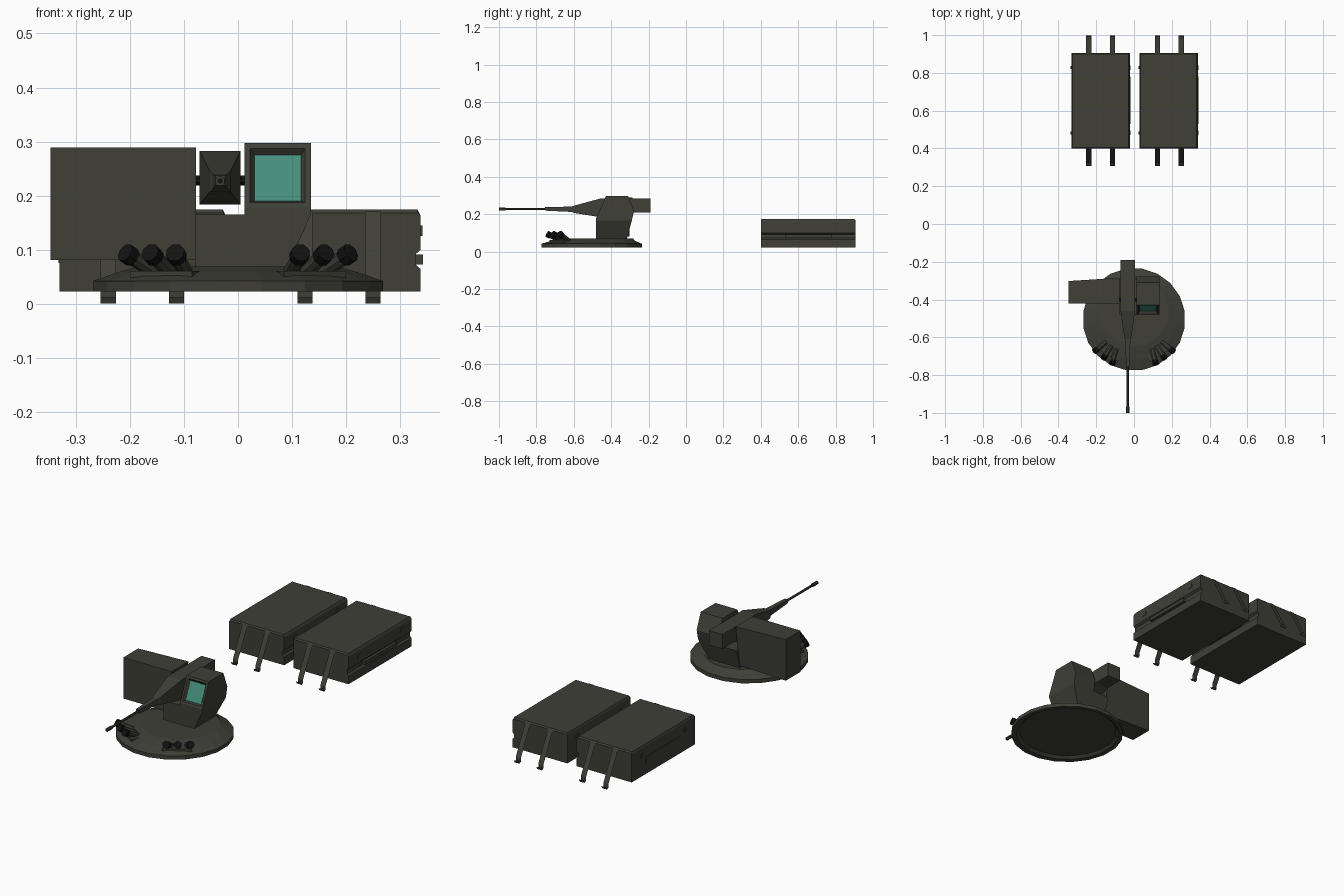
import bpy, bmesh, math
from mathutils import Vector

if "Cube" in bpy.data.objects:
    bpy.data.objects.remove(bpy.data.objects["Cube"])


def mat(name, rgb):
    m = bpy.data.materials.new(name)
    m.diffuse_color = (*rgb, 1)
    m.use_nodes = True
    m.node_tree.nodes["Principled BSDF"].inputs["Base Color"].default_value = m.diffuse_color
    return m


OLIVE = mat("dark_olive", (0.05, 0.05, 0.039))
BLACK = mat("black", (0.006, 0.006, 0.006))
GLASS = mat("teal_glass", (0.06, 0.27, 0.2))


def finish(bm, name, *mats, normals=True):
    if normals:
        bmesh.ops.recalc_face_normals(bm, faces=bm.faces)
    me = bpy.data.meshes.new(name)
    bm.to_mesh(me)
    bm.free()
    ob = bpy.data.objects.new(name, me)
    for m in mats or (OLIVE,):
        me.materials.append(m)
    bpy.context.collection.objects.link(ob)
    return ob


def loft_bm(rings, caps=True):
    """Join closed rings of points into one skin."""
    bm = bmesh.new()
    vs = [[bm.verts.new(p) for p in r] for r in rings]
    n = len(rings[0])
    for a, b in zip(vs, vs[1:]):
        for i in range(n):
            j = (i + 1) % n
            bm.faces.new((a[i], a[j], b[j], b[i]))
    if caps:
        bm.faces.new(vs[0])
        bm.faces.new(vs[-1])
    bmesh.ops.recalc_face_normals(bm, faces=bm.faces)
    return bm


def box(name, x0, x1, y0, y1, z0, z1, m=OLIVE):
    r = [(x0, y0), (x1, y0), (x1, y1), (x0, y1)]
    return finish(loft_bm([[(x, y, z) for x, y in r] for z in (z0, z1)]), name, m)


def tube(name, p, q, r, m=OLIVE, sides=8, r2=None):
    p, q = Vector(p), Vector(q)
    rot = (q - p).to_track_quat('Z', 'Y')
    rings = []
    for c, rad in ((p, r), (q, r2 or r)):
        rings.append([c + rot @ Vector((rad * math.cos(t), rad * math.sin(t), 0))
                      for t in (math.tau * (i + .5) / sides for i in range(sides))])
    return finish(loft_bm(rings), name, m)


def circle(r, cy, z, n=20):
    return [(r * math.cos(math.tau * (i + .5) / n), cy + r * math.sin(math.tau * (i + .5) / n), z)
            for i in range(n)]


# Turret base: shallow dome, hollow below
finish(loft_bm([circle(.235, -.5, .035), circle(.25, -.5, .023), circle(.272, -.505, .023),
                circle(.272, -.505, .042), circle(.225, -.495, .058), circle(.185, -.465, .069)][::-1]
               + [circle(.18, -.47, .062), circle(.235, -.5, .035)][::-1][:1]), "turret_base")

# Turret body, tapering inwards on the lower right
finish(loft_bm([[(-.08, -.48, .06), (.088, -.48, .06), (.088, -.318, .06), (-.08, -.318, .06)],
                [(-.08, -.48, .165), (.135, -.48, .165), (.135, -.29, .165), (-.08, -.29, .165)]]),
       "turret_body")

# Sight housing with recessed frame and glass
prof = [(-.48, .165), (-.48, .178), (-.428, .297), (-.31, .297), (-.278, .217), (-.29, .165)]
bm = loft_bm([[(x, y, z) for y, z in prof] for x in (.012, .135)])
bm.normal_update()
face = max((f for f in bm.faces if f.normal.y < -.5), key=lambda f: f.calc_center_median().z)
bmesh.ops.inset_region(bm, faces=[face], thickness=.015)
bmesh.ops.inset_region(bm, faces=[face], thickness=.011, depth=-.012)
face.material_index = 1
finish(bm, "sight_housing", OLIVE, GLASS, normals=False)

# Ammunition box on the left, rear slightly swept
finish(loft_bm([[(-.347, -.42, .081), (-.347, -.42, .289), (-.347, -.302, .289), (-.347, -.302, .081)],
                [(-.078, -.42, .081), (-.078, -.42, .289), (-.078, -.285, .289), (-.078, -.315, .081)]]),
       "ammunition_box")

# Gun cradle: rectangular sections along y (y, half width, z low, z high)
GX = -.033
secs = [(-.19, .038, .21, .283), (-.285, .038, .21, .283), (-.34, .038, .184, .283),
        (-.46, .038, .184, .283), (-.60, .019, .207, .245), (-.61, .014, .212, .241),
        (-.755, .009, .219, .237)]
finish(loft_bm([[(GX - w, y, a), (GX + w, y, a), (GX + w, y, b), (GX - w, y, b)]
                for y, w, a, b in secs]), "gun_cradle")
tube("gun_barrel", (GX, -.74, .227), (GX, -.97, .227), .006)
tube("muzzle_brake", (GX, -.965, .227), (GX, -1, .227), .009)
tube("muzzle_bore", (GX, -.998, .227), (GX, -1.0005, .227), .005, BLACK)
tube("gun_pivot", (-.085, -.40, .228), (.014, -.40, .228), .01, BLACK)

# Smoke launchers, three on each side, with pads
tubes = [((.15, -.625, .055), (.205, -.672, .092)), ((.122, -.648, .055), (.16, -.708, .092)),
         ((.096, -.665, .055), (.115, -.737, .092))]
for s, side in ((-1, "left"), (1, "right")):
    pad = [(.2, -.655), (.16, -.61), (.062, -.665), (.085, -.73)]
    finish(loft_bm([[(s * x, y, .045) for x, y in pad], [(s * x, y, .061) for x, y in pad]]),
           side + "_launcher_pad")
    for i, (p, q) in enumerate(tubes):
        p, q = (Vector((s * v[0], v[1], v[2])) for v in (p, q))
        d = (q - p).normalized()
        tube(f"{side}_launcher_{i}", p, q - d * .012, .014)
        tube(f"{side}_launcher_cap_{i}", q - d * .014, q + d * .006, .018, BLACK)

# Storage boxes with straps
hook = [(.40, .172), (.322, .022), (.322, .006), (.312, .0), (.307, .012)]
for x0, name, straps in ((-.33, "left", (-.24, -.114)), (.03, "right", (.124, .25))):
    x1 = x0 + .308
    xz = [(x0, .023), (x1, .023), (x1, .064), (x1 - .009, .072), (x1 - .009, .092), (x1, .1),
          (x1, .162), (x1 - .006, .174), (x0 + .004, .174), (x0, .165)]
    # ends: chamfered upper edge
    def ring(y, drop):
        return [(x, y, min(z, .174 - drop)) for x, z in xz]
    finish(loft_bm([ring(.40, .006), ring(.406, 0), ring(.899, 0), ring(.905, .006)]),
           name + "_storage_box")
    # carrying handle on the right side, slot plate and latches on the left side
    box(name + "_box_handle", x1 - .01, x1 + .004, .53, .78, .073, .091)
    box(name + "_box_slot_plate", x0 - .002, x0 + .002, .52, .79, .075, .11)
    for j, y in enumerate((.483, .828)):
        box(f"{name}_box_latch_{j}", x0 - .005, x0 + .002, y - .008, y + .008, .12, .14)
        box(f"{name}_box_clip_{j}", x1 - .002, x1 + .003, y - .012, y + .012, .125, .145)
    # flat hooked straps at both ends
    bm = bmesh.new()
    for sx in straps:
        for flip in (False, True):
            rows = [[bm.verts.new((sx + w, 1.305 - y if flip else y, z)) for w in (-.014, .014)]
                    for y, z in hook]
            for a, b in zip(rows, rows[1:]):
                f = bm.faces.new((a[0], b[0], b[1], a[1]))
                if flip:
                    f.normal_flip()
    finish(bm, name + "_box_straps", normals=False)
